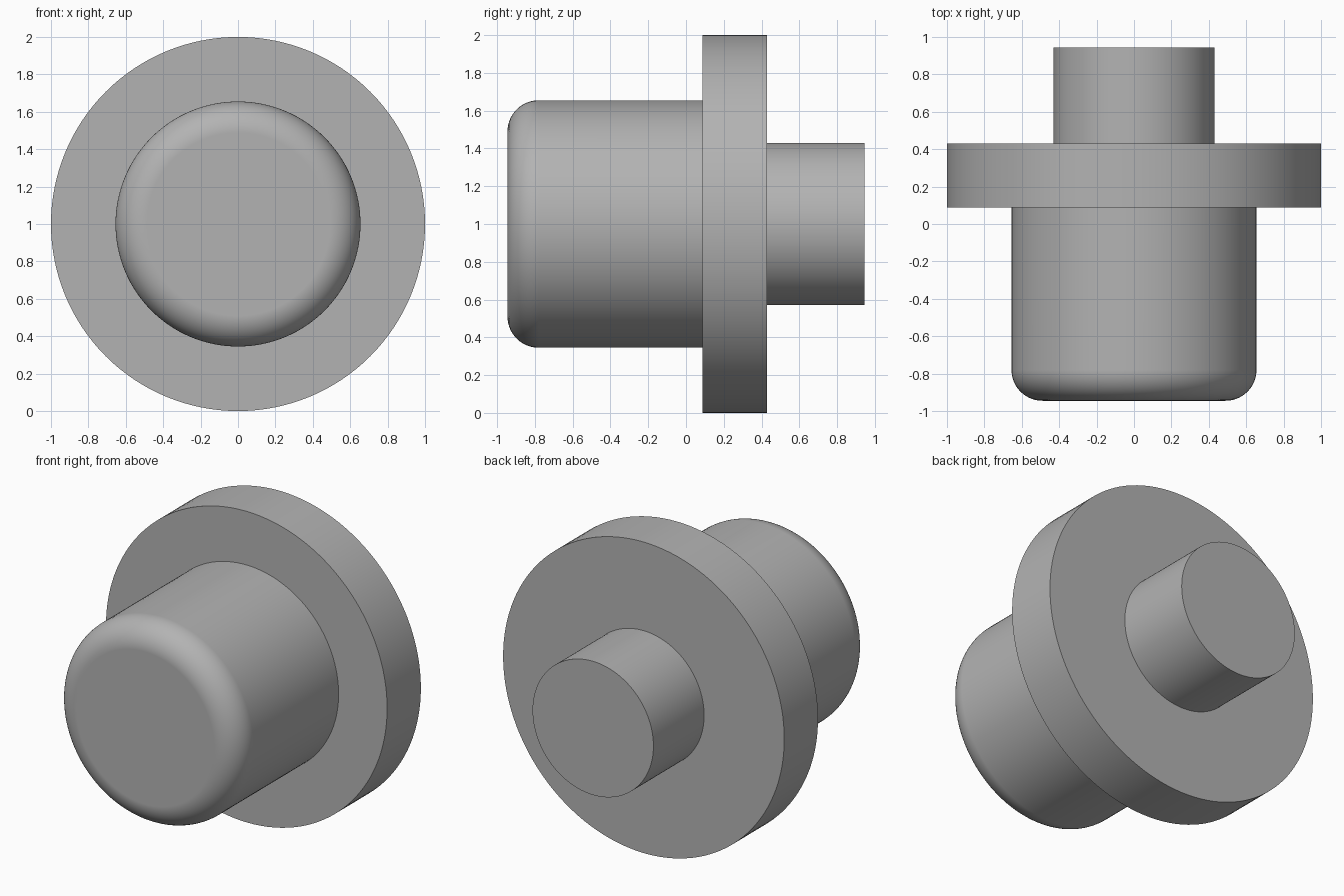
import bpy, bmesh
from math import radians, sin, cos, pi

cube = bpy.data.objects.get("Cube")
if cube:
    bpy.data.objects.remove(cube, do_unlink=True)

grey = bpy.data.materials.new("plain grey")
grey.use_nodes = True
GREY = (0.45, 0.45, 0.45, 1)
grey.diffuse_color = GREY
grey.node_tree.nodes["Principled BSDF"].inputs["Base Color"].default_value = GREY

SIDES = 128
AXIS_HEIGHT = 1.0


def lathe(name, profile):
    """Turn (radius, y) points around the horizontal y axis and cap both ends."""
    bm = bmesh.new()
    rings = []
    for radius, y in profile:
        angles = [2 * pi * i / SIDES for i in range(SIDES)]
        rings.append([bm.verts.new((radius * sin(a), y, radius * cos(a))) for a in angles])
    for a, b in zip(rings, rings[1:]):
        for i in range(SIDES):
            j = (i + 1) % SIDES
            bm.faces.new((a[i], a[j], b[j], b[i]))
    bm.faces.new(rings[0])
    bm.faces.new(rings[-1])
    bmesh.ops.recalc_face_normals(bm, faces=bm.faces)
    mesh = bpy.data.meshes.new(name)
    bm.to_mesh(mesh)
    bm.free()
    mesh.materials.append(grey)
    obj = bpy.data.objects.new(name, mesh)
    obj.location.z = AXIS_HEIGHT
    bpy.context.collection.objects.link(obj)
    bpy.ops.object.select_all(action="DESELECT")
    obj.select_set(True)
    bpy.context.view_layer.objects.active = obj
    bpy.ops.object.shade_smooth_by_angle(angle=radians(30))
    # Keep the flat end discs flat where they meet a rounded edge
    weighted = obj.modifiers.new("flat ends", "WEIGHTED_NORMAL")
    weighted.keep_sharp = True
    return obj


# Front knob with a rounded front edge
KNOB_RADIUS, FRONT, FILLET, STEPS = 0.655, -0.945, 0.165, 14
rounded = []
for k in range(STEPS + 1):
    t = pi / 2 * k / STEPS
    rounded.append((KNOB_RADIUS - FILLET + FILLET * sin(t), FRONT + FILLET - FILLET * cos(t)))
lathe("front_knob", rounded + [(KNOB_RADIUS, 0.09)])

# Wide flange disc
lathe("flange", [(1.0, 0.087), (1.0, 0.43)])

# Narrow rear shaft
lathe("rear_shaft", [(0.43, 0.425), (0.43, 0.945)])
